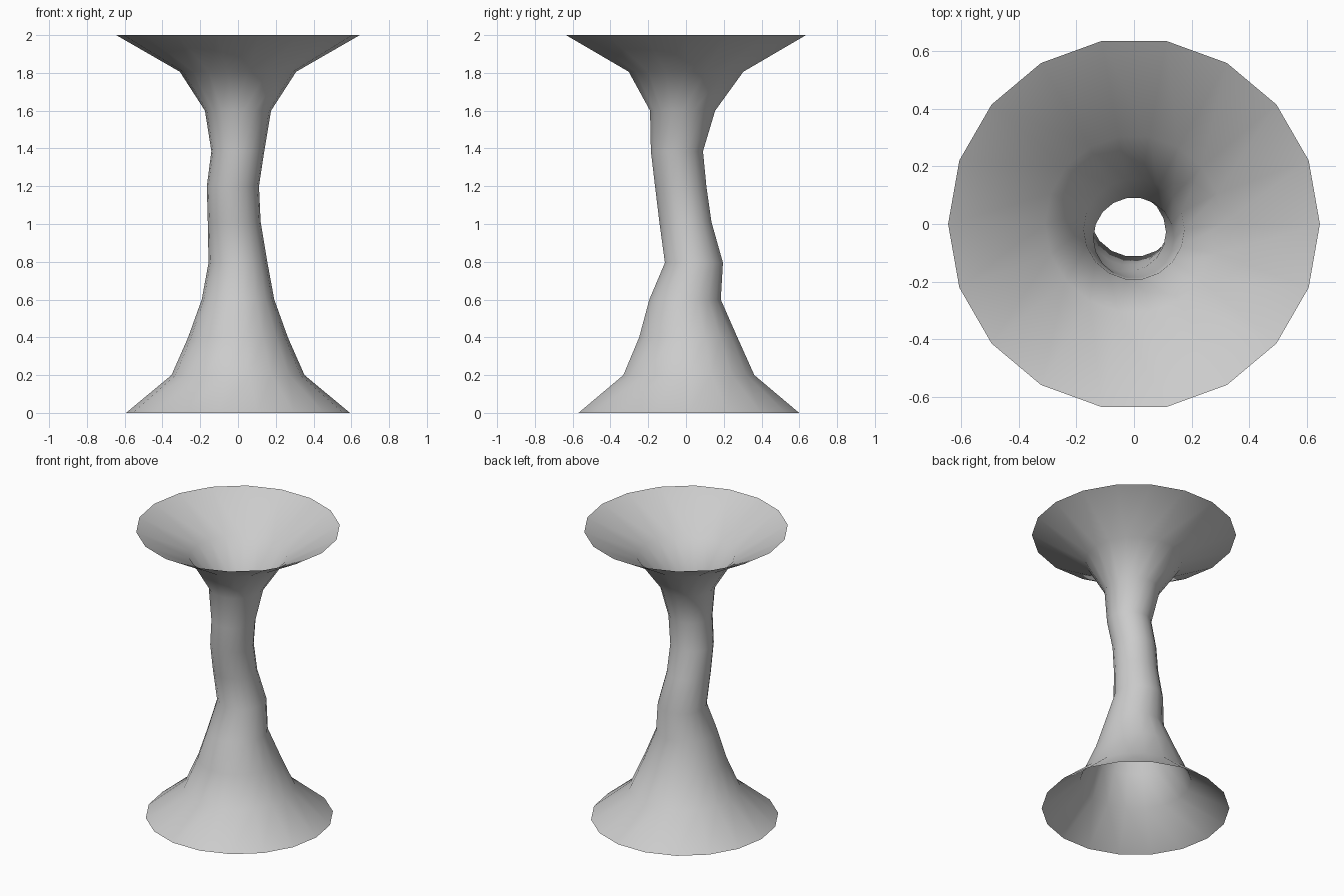
import bpy, bmesh, math

if "Cube" in bpy.data.objects:
    bpy.data.objects.remove(bpy.data.objects["Cube"])

SIDES = 18
# Rings from floor to rim: height, centre x, centre y, radius
RINGS = [
    (0.00, 0.000, 0.015, 0.593),
    (0.20, 0.000, 0.015, 0.352),
    (0.40, 0.000, 0.012, 0.264),
    (0.60, 0.000, -0.005, 0.192),
    (0.795, 0.000, 0.042, 0.156),
    (1.01, -0.020, -0.003, 0.140),
    (1.20, -0.027, -0.028, 0.138),
    (1.385, -0.001, -0.048, 0.140),
    (1.60, 0.000, -0.018, 0.175),
    (1.806, 0.000, 0.000, 0.308),
    (2.00, 0.000, 0.000, 0.645),
]

# Open flared tube with a wandering waist
bm = bmesh.new()
loops = []
for z, cx, cy, r in RINGS:
    loops.append([bm.verts.new((cx + r * math.cos(math.tau * i / SIDES),
                                cy + r * math.sin(math.tau * i / SIDES), z))
                  for i in range(SIDES)])
for low, high in zip(loops, loops[1:]):
    for i in range(SIDES):
        j = (i + 1) % SIDES
        bm.faces.new((low[i], low[j], high[j], high[i])).smooth = True

mesh = bpy.data.meshes.new("flared_tube")
bm.to_mesh(mesh)
bm.free()
bpy.context.collection.objects.link(bpy.data.objects.new("flared_tube", mesh))
